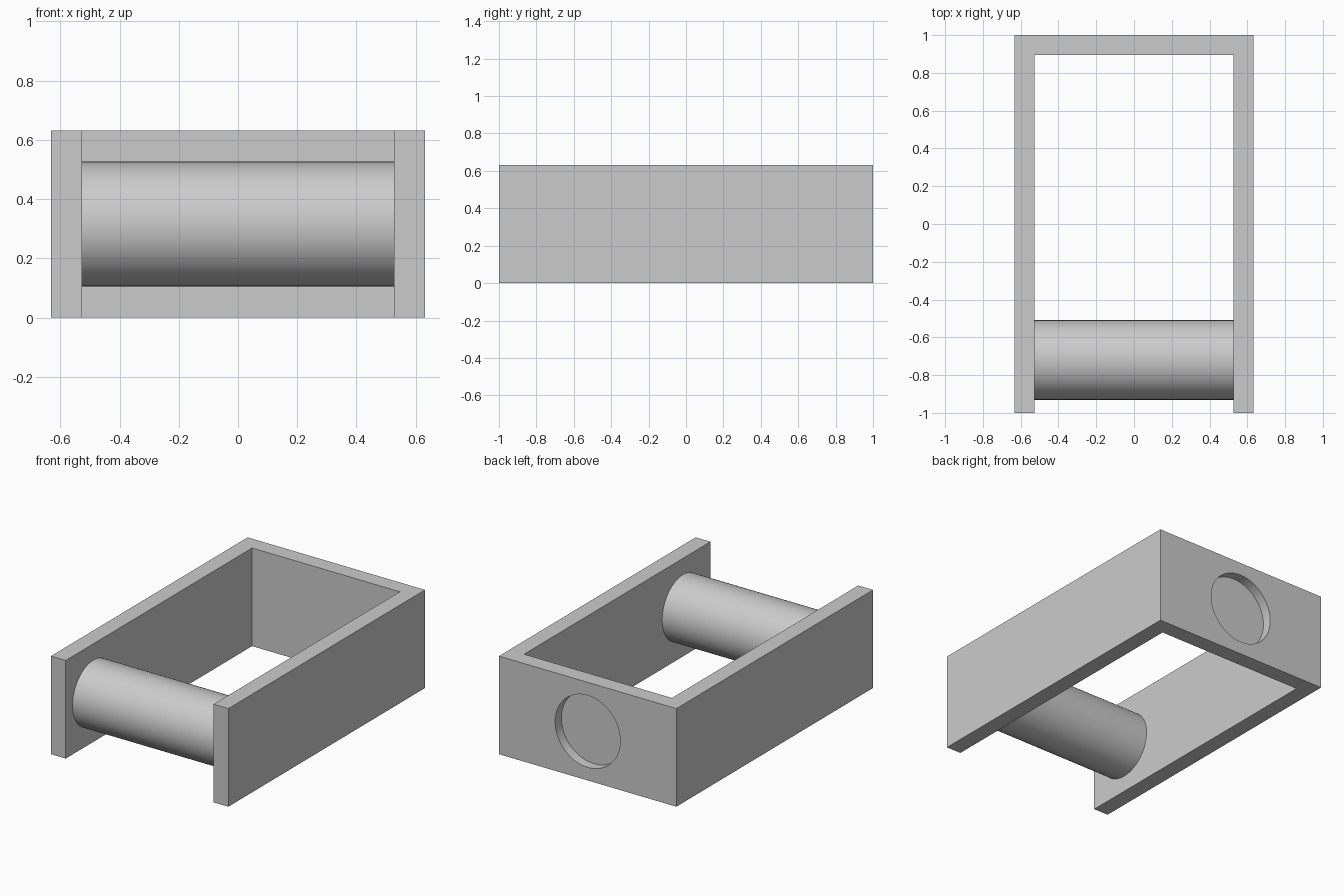
import bpy
import bmesh
from math import radians
from mathutils import Matrix, Vector

if "Cube" in bpy.data.objects:
    bpy.data.objects.remove(bpy.data.objects["Cube"])

U = 2 / 19               # wall thickness, the basic unit
WIDTH, LENGTH, HEIGHT = 12 * U, 2.0, 6 * U
MID = HEIGHT / 2

grey = bpy.data.materials.new("light_grey")
grey.use_nodes = True
grey.diffuse_color = (0.6, 0.6, 0.6, 1)
grey.node_tree.nodes["Principled BSDF"].inputs["Base Color"].default_value = (0.6, 0.6, 0.6, 1)


def add_object(name, bm):
    bmesh.ops.recalc_face_normals(bm, faces=bm.faces)
    mesh = bpy.data.meshes.new(name)
    bm.to_mesh(mesh)
    bm.free()
    mesh.materials.append(grey)
    obj = bpy.data.objects.new(name, mesh)
    bpy.context.collection.objects.link(obj)
    return obj


def cylinder(name, radius, length, centre, axis):
    bm = bmesh.new()
    turn = Matrix.Rotation(radians(90), 4, axis)
    bmesh.ops.create_cone(bm, cap_ends=True, segments=96, radius1=radius, radius2=radius,
                          depth=length, matrix=Matrix.Translation(centre) @ turn)
    return add_object(name, bm)


def smooth(obj):
    bpy.ops.object.select_all(action="DESELECT")
    obj.select_set(True)
    bpy.context.view_layer.objects.active = obj
    bpy.ops.object.shade_smooth_by_angle(angle=radians(30))


# U-shaped frame: open at the front, extruded upward
x, y = WIDTH / 2, LENGTH / 2
xi, yi = x - U, y - U
outline = [(-x, -y), (-xi, -y), (-xi, yi), (xi, yi), (xi, -y), (x, -y), (x, y), (-x, y)]
bm = bmesh.new()
base = bm.faces.new([bm.verts.new((px, py, 0)) for px, py in outline])
top = bmesh.ops.extrude_face_region(bm, geom=[base])["geom"]
bmesh.ops.translate(bm, vec=Vector((0, 0, HEIGHT)),
                    verts=[v for v in top if isinstance(v, bmesh.types.BMVert)])
frame = add_object("frame", bm)

# Round blind recess in the back wall
cutter = cylinder("recess_cutter", 2.2 * U, 1.2 * U, (0, y, MID), "X")
cutter.hide_render = True
cut = frame.modifiers.new("recess", "BOOLEAN")
cut.operation = "DIFFERENCE"
cut.solver = "EXACT"
cut.object = cutter
smooth(frame)
bpy.context.view_layer.objects.active = frame
bpy.ops.object.modifier_apply(modifier=cut.name)
bpy.data.objects.remove(cutter)

# Roller spanning the two side walls
roller = cylinder("roller", 2 * U, 2 * xi, (0, -0.72, MID), "Y")
smooth(roller)
